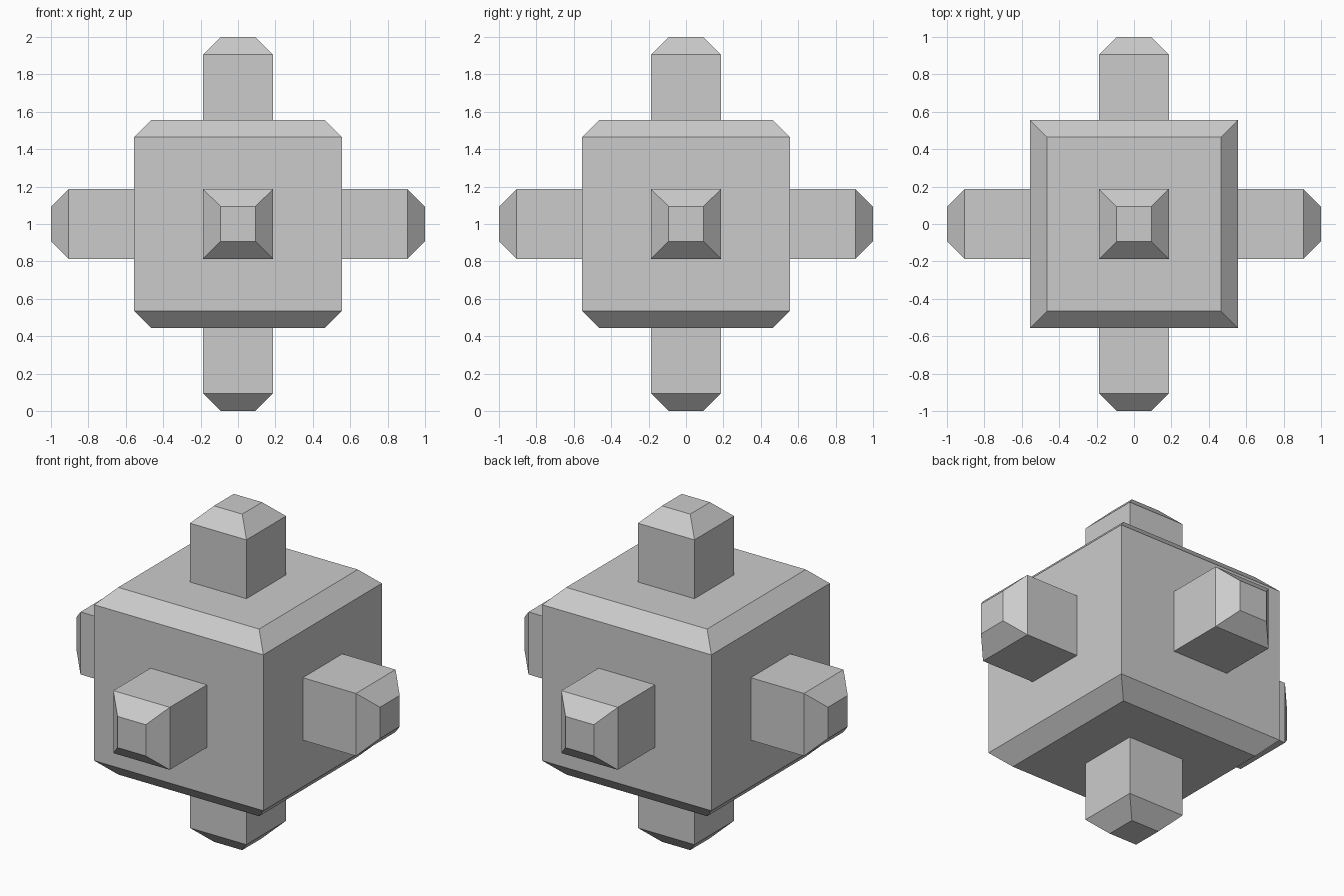
import bpy, bmesh
from mathutils import Matrix, Vector

if "Cube" in bpy.data.objects:
    bpy.data.objects.remove(bpy.data.objects["Cube"])

HALF, ARM, CH = 0.557, 0.186, 0.093   # body half-width, arm half-width, chamfer
CENTRE = Vector((0, 0, 1))


def square_loft(name, sections, axis=Vector((0, 0, 1))):
    """Closed solid through square sections (half-width, height) along an axis."""
    bm = bmesh.new()
    rings = [[bm.verts.new((sx * r, sy * r, h))
              for sx, sy in ((-1, -1), (1, -1), (1, 1), (-1, 1))]
             for r, h in sections]
    bm.faces.new(rings[0][::-1])
    bm.faces.new(rings[-1])
    for a, b in zip(rings, rings[1:]):
        for i in range(4):
            j = (i + 1) % 4
            bm.faces.new((a[i], a[j], b[j], b[i]))
    # Exact axis-aligned frame so the sides stay square to the body
    u = Vector((0, 1, 0)) if abs(axis.y) < 0.5 else Vector((0, 0, 1))
    v = axis.cross(u)
    rot = Matrix((u, v, axis)).transposed().to_4x4()
    bm.transform(Matrix.Translation(CENTRE) @ rot)
    bmesh.ops.recalc_face_normals(bm, faces=bm.faces)
    mesh = bpy.data.meshes.new(name)
    bm.to_mesh(mesh)
    bm.free()
    obj = bpy.data.objects.new(name, mesh)
    bpy.context.collection.objects.link(obj)


# Cube body, chamfered around its top and bottom only
square_loft("body", [(HALF - CH, -HALF), (HALF, -HALF + CH),
                     (HALF, HALF - CH), (HALF - CH, HALF)])

# Six arms with chamfered tips
arms = {"right": (1, 0, 0), "left": (-1, 0, 0), "back": (0, 1, 0),
        "front": (0, -1, 0), "top": (0, 0, 1), "bottom": (0, 0, -1)}
for side, axis in arms.items():
    square_loft(side + "_arm", [(ARM, HALF - 0.01), (ARM, 1 - CH), (ARM - CH, 1)],
                Vector(axis))
